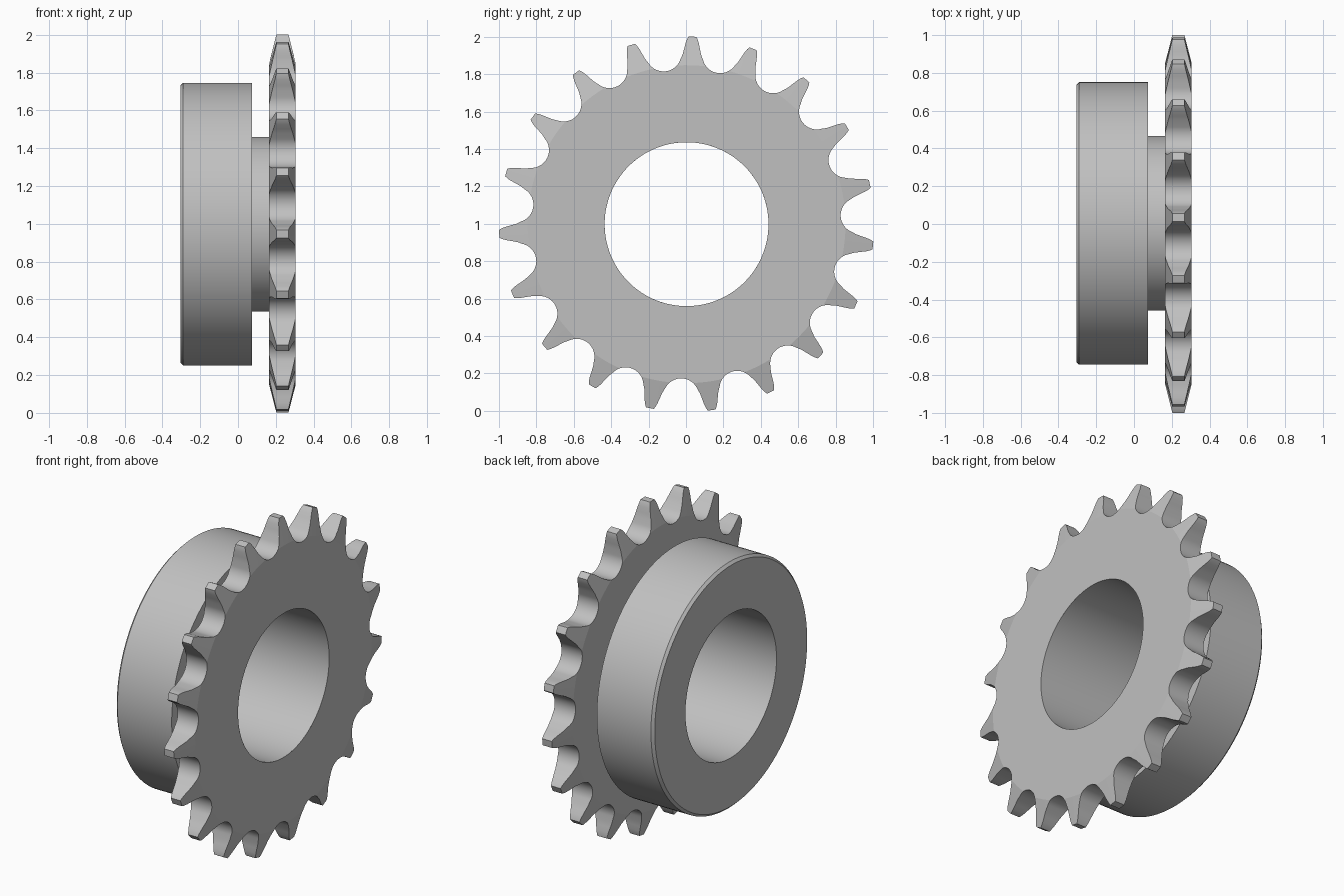
import bpy, bmesh
from math import pi, sin, cos, atan2, hypot, radians

cube = bpy.data.objects.get("Cube")
if cube:
    bpy.data.objects.remove(cube, do_unlink=True)

TEETH = 19
PITCH = 2 * pi / TEETH
FIRST_TIP = radians(88.2)
AXIS_Y, AXIS_Z = 0.003, 0.998
BORE, NECK, HUB = 0.438, 0.462, 0.748
PLATE_X, HALF = 0.235, 0.07          # plate mid-plane and half thickness
BEVEL_R, TIP_R, TIP_HALF = 0.85, 1.003, 0.032
SEAT_R, ROLLER = 0.92, 0.095         # roller seat centre and radius

steel = bpy.data.materials.new("steel grey")
steel.use_nodes = True
colour = (0.53, 0.53, 0.53, 1)
steel.diffuse_color = colour
steel.node_tree.nodes["Principled BSDF"].inputs["Base Color"].default_value = colour


def point(x, r, a):
    return (x, AXIS_Y + r * cos(a), AXIS_Z + r * sin(a))


def quad(bm, corners):
    bm.faces.new([bm.verts.new(point(*c)) for c in corners])


def finish(bm, name):
    bmesh.ops.remove_doubles(bm, verts=bm.verts, dist=1e-5)
    bmesh.ops.recalc_face_normals(bm, faces=bm.faces)
    mesh = bpy.data.meshes.new(name)
    bm.to_mesh(mesh)
    bm.free()
    mesh.materials.append(steel)
    obj = bpy.data.objects.new(name, mesh)
    bpy.context.collection.objects.link(obj)
    bpy.ops.object.select_all(action='DESELECT')
    obj.select_set(True)
    bpy.context.view_layer.objects.active = obj
    bpy.ops.object.shade_smooth_by_angle(angle=radians(12))


# Hub: turned profile from neck, round the drum, and back through the bore
profile = [(0.165, NECK), (0.075, NECK), (0.075, HUB), (-0.29, HUB),
           (-0.305, HUB - 0.015), (-0.305, BORE), (0.305, BORE)]
bm = bmesh.new()
SEGS = 152
for i in range(SEGS):
    a, b = 2 * pi * i / SEGS, 2 * pi * (i + 1) / SEGS
    for (x0, r0), (x1, r1) in zip(profile, profile[1:]):
        quad(bm, [(x0, r0, a), (x1, r1, a), (x1, r1, b), (x0, r0, b)])
finish(bm, "hub")


# Toothed plate
def seat(t):
    """Radius and angle from the gap centre on the roller seat arc."""
    u, v = SEAT_R - ROLLER * cos(t), ROLLER * sin(t)
    return hypot(u, v), atan2(v, u)


def half_depth(r):
    k = max(0, (r - BEVEL_R) / (TIP_R - BEVEL_R))
    return HALF + (TIP_HALF - HALF) * k


T_BEVEL = radians(40.48)             # seat arc meets the bevel circle here
gap = [seat(T_BEVEL * (i / 6 - 1)) for i in range(13)]

# Tooth stations from bevel circle to tip: radius and half angle
stations = []
for i in range(5):
    r, a = seat(T_BEVEL + (radians(65) - T_BEVEL) * i / 4)
    stations.append((r, PITCH / 2 - a))
for r, w in [(0.91, 0.049), (0.94, 0.042), (0.97, 0.035), (0.99, 0.028), (TIP_R, 0.021)]:
    stations.append((r, w / r))

bm = bmesh.new()
COLS = [-1, -0.5, 0, 0.5, 1]


def rim(p, q):
    """Edge wall between two outline points."""
    (r0, a0), (r1, a1) = p, q
    h0, h1 = half_depth(r0), half_depth(r1)
    quad(bm, [(PLATE_X - h0, r0, a0), (PLATE_X + h0, r0, a0),
              (PLATE_X + h1, r1, a1), (PLATE_X - h1, r1, a1)])


for n in range(TEETH):
    mid = FIRST_TIP + n * PITCH
    valley = [(r, mid + PITCH / 2 + a) for r, a in gap]
    base = [(stations[0][0], mid + stations[0][1] * c) for c in COLS]
    tip = [(TIP_R, mid + stations[-1][1] * c) for c in COLS]
    for p, q in list(zip(valley, valley[1:])) + list(zip(tip, tip[1:])):
        rim(p, q)
    for (r0, w0), (r1, w1) in zip(stations, stations[1:]):
        for s in (-1, 1):
            rim((r0, mid + s * w0), (r1, mid + s * w1))
    for side, inner in ((1, BORE), (-1, NECK)):
        # Flat face out to the gaps and the bevel circle
        x = PLATE_X + side * HALF
        for ring in (base, valley):
            for (r0, a0), (r1, a1) in zip(ring, ring[1:]):
                quad(bm, [(x, inner, a0), (x, r0, a0), (x, r1, a1), (x, inner, a1)])
        # Bevelled tooth face
        for (r0, w0), (r1, w1) in zip(stations, stations[1:]):
            x0, x1 = PLATE_X + side * half_depth(r0), PLATE_X + side * half_depth(r1)
            for c, d in zip(COLS, COLS[1:]):
                quad(bm, [(x0, r0, mid + w0 * c), (x1, r1, mid + w1 * c),
                          (x1, r1, mid + w1 * d), (x0, r0, mid + w0 * d)])
finish(bm, "toothed_plate")
